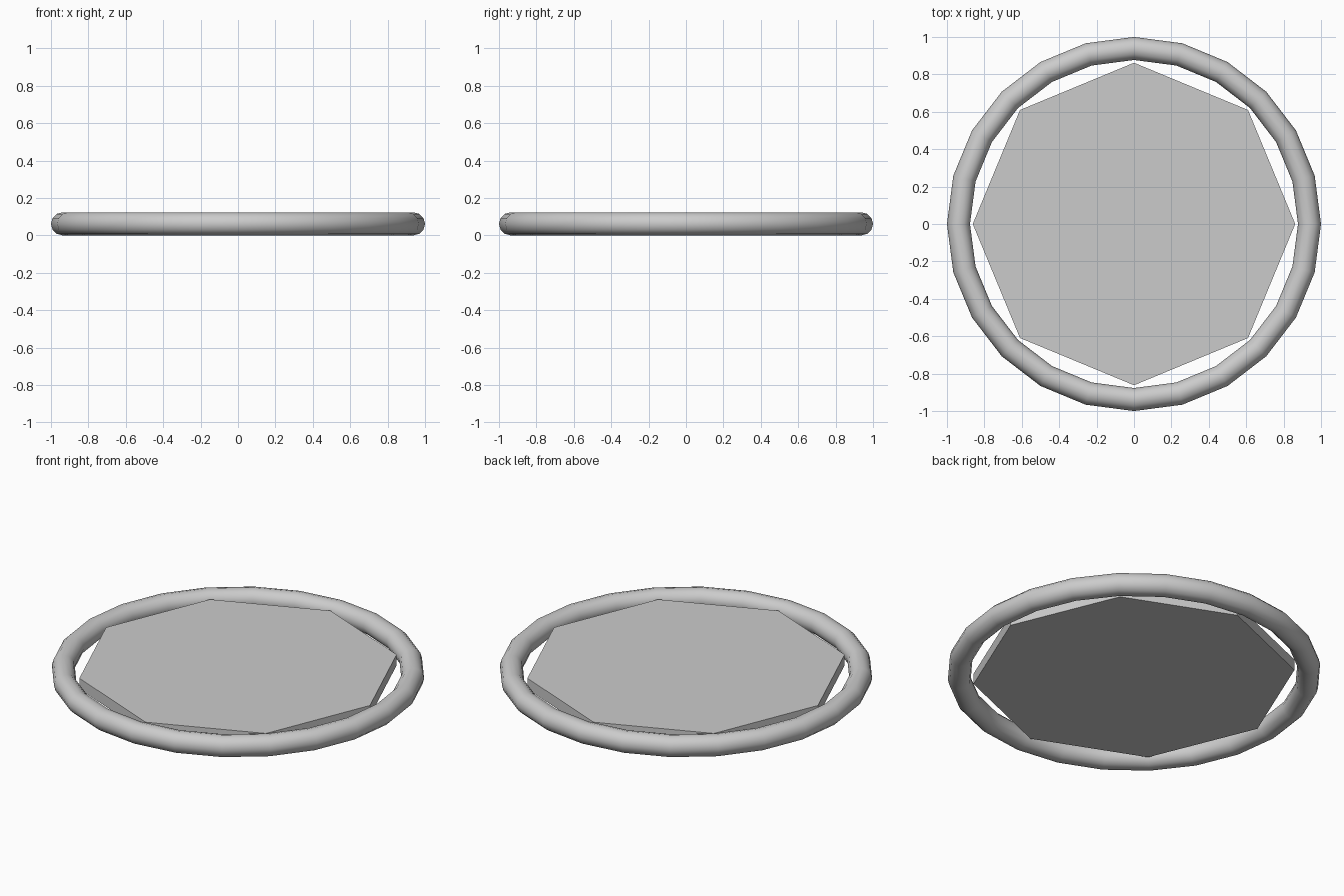
import bpy
import math

cube = bpy.data.objects.get("Cube")
if cube:
    bpy.data.objects.remove(cube, do_unlink=True)

TUBE = 0.0615
GREY = (0.6, 0.6, 0.6, 1)

grey = bpy.data.materials.new("plain grey")
grey.use_nodes = True
grey.diffuse_color = GREY
grey.node_tree.nodes["Principled BSDF"].inputs["Base Color"].default_value = GREY


def finish(name):
    obj = bpy.context.object
    obj.name = name
    obj.data.materials.append(grey)
    return obj


# Round outer ring, smooth around the tube
bpy.ops.mesh.primitive_torus_add(
    major_segments=24, minor_segments=12,
    major_radius=1 - TUBE, minor_radius=TUBE, location=(0, 0, TUBE))
finish("outer_ring")
bpy.ops.object.shade_smooth_by_angle(angle=math.radians(40))

# Eight-sided flat plate inside the ring, corners on the axes
bpy.ops.mesh.primitive_cylinder_add(
    vertices=8, radius=0.862, depth=0.064, location=(0, 0, TUBE))
finish("centre_plate")
